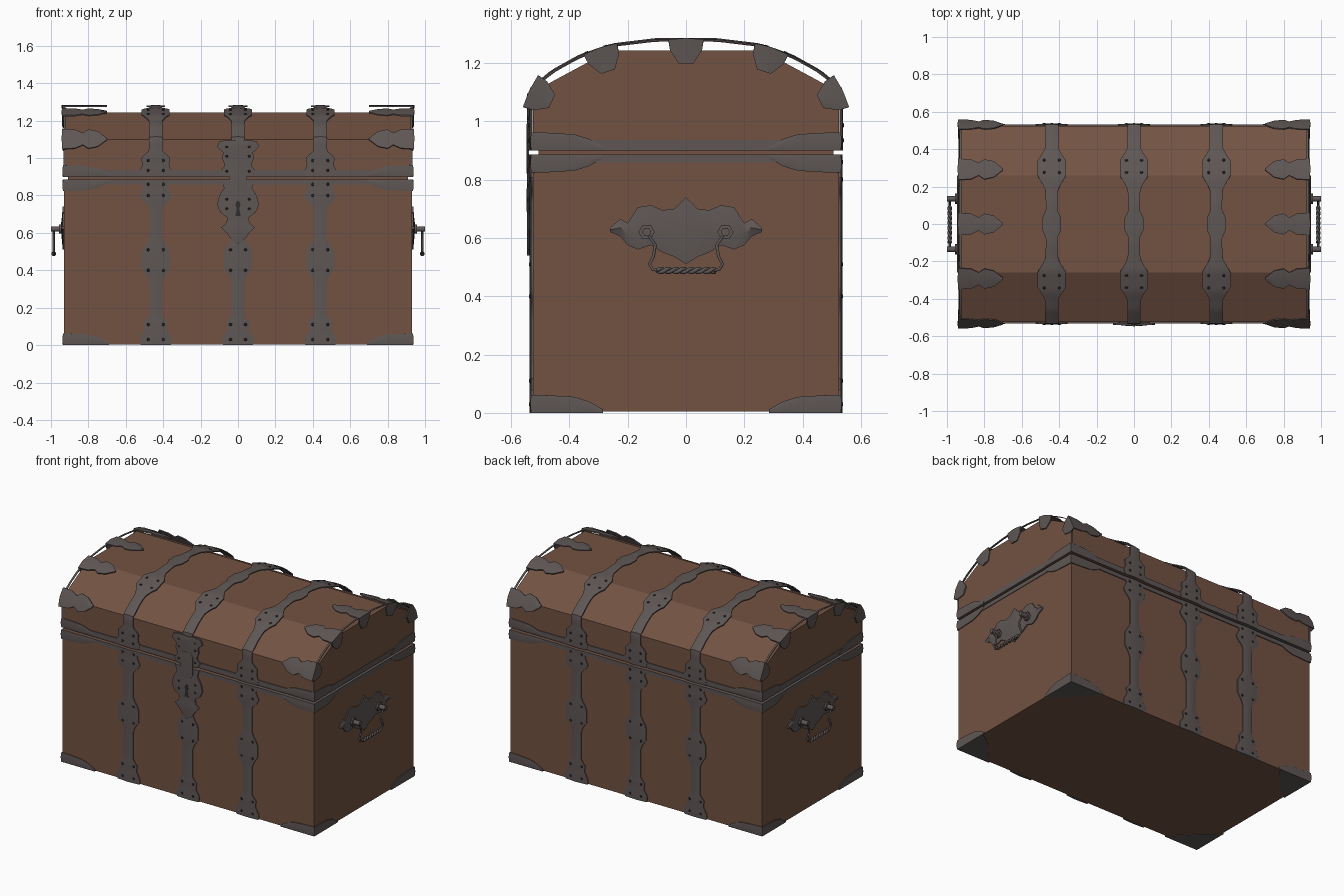
import bpy, bmesh, math
from mathutils import Vector as V

if "Cube" in bpy.data.objects:
    bpy.data.objects.remove(bpy.data.objects["Cube"])


def material(name, rgb):
    m = bpy.data.materials.new(name)
    m.diffuse_color = (*rgb, 1)
    m.use_nodes = True
    m.node_tree.nodes["Principled BSDF"].inputs["Base Color"].default_value = m.diffuse_color
    return m


WOOD = material("brown_wood", (0.17, 0.085, 0.054))
IRON = material("grey_iron", (0.112, 0.094, 0.09))
DARK = material("dark_hole", (0.03, 0.026, 0.025))


def finish(name, bm, mat, smooth=True):
    bmesh.ops.recalc_face_normals(bm, faces=bm.faces)
    me = bpy.data.meshes.new(name)
    bm.to_mesh(me)
    bm.free()
    me.materials.append(mat)
    ob = bpy.data.objects.new(name, me)
    bpy.context.collection.objects.link(ob)
    if smooth:
        bpy.ops.object.select_all(action='DESELECT')
        bpy.context.view_layer.objects.active = ob
        ob.select_set(True)
        bpy.ops.object.shade_smooth_by_angle(angle=math.radians(35))
    return ob


def prism(name, prof, axis_fn, a, b, mat):
    """Extrude a closed 2D profile between a and b."""
    bm = bmesh.new()
    r0 = [bm.verts.new(axis_fn(p, a)) for p in prof]
    r1 = [bm.verts.new(axis_fn(p, b)) for p in prof]
    n = len(prof)
    bm.faces.new(r0)
    bm.faces.new(r1)
    for i in range(n):
        bm.faces.new((r0[i], r0[(i + 1) % n], r1[(i + 1) % n], r1[i]))
    return finish(name, bm, mat, False)


def box(name, x, y, z0, z1, mat):
    prof = [(-x, -y), (x, -y), (x, y), (-x, y)]
    return prism(name, prof, lambda p, h: (p[0], p[1], h), z0, z1, mat)


def ribbon(name, stations, d, t=0.007, crown=0.005, mat=IRON):
    """Plate swept through stations (point, low, high, normal); d = width direction."""
    bm = bmesh.new()
    d, rows = V(d), []
    for p, lo, hi, n in stations:
        p, n = V(p), V(n)
        a, b, c = p + d * lo, p + d * hi, p + d * (lo + hi) / 2
        rows.append([bm.verts.new(q) for q in
                     (a, a + n * t, c + n * (t + crown), b + n * t, b)])
    for r, s in zip(rows, rows[1:]):
        for i in range(5):
            bm.faces.new((r[i], r[(i + 1) % 5], s[(i + 1) % 5], s[i]))
    bm.faces.new(rows[0])
    bm.faces.new(rows[-1])
    return finish(name, bm, mat)


def lerp(table, s):
    for (a, u), (b, w) in zip(table, table[1:]):
        if a <= s <= b:
            return u + (w - u) * (s - a) / (b - a)
    return table[-1][1]


def along(path, s):
    """Point and outward normal at arc length s on a (y, z) path."""
    for (y0, z0), (y1, z1) in zip(path, path[1:]):
        l = math.hypot(y1 - y0, z1 - z0)
        if s <= l + 1e-6:
            f = s / l
            return (V((0, y0 + (y1 - y0) * f, z0 + (z1 - z0) * f)),
                    V((0, -(z1 - z0) / l, (y1 - y0) / l)))
        s -= l


def length(path):
    return sum(math.hypot(b[0] - a[0], b[1] - a[1]) for a, b in zip(path, path[1:]))


def studs(name, spots):
    """Small dark plates at (point, normal)."""
    bm = bmesh.new()
    for p, n in spots:
        q = V((0, 0, 1)).rotation_difference(n).to_matrix().to_4x4()
        q.translation = p
        bmesh.ops.create_cone(bm, cap_ends=True, segments=6, radius1=0.009,
                              radius2=0.006, depth=0.006, matrix=q)
    finish(name, bm, DARK, False)


# wooden box and coarse faceted lid
box("chest_body", 0.93, 0.525, 0.004, 0.885, WOOD)
box("inner_lip", 0.91, 0.505, 0.88, 0.905, WOOD)
lid = [(-0.525, 0.9), (-0.525, 1.1), (-0.26, 1.243), (0.26, 1.243), (0.525, 1.1), (0.525, 0.9)]
prism("chest_lid", lid, lambda p, h: (h, p[0], p[1]), -0.93, 0.93, WOOD)

# rim bands around the opening
box("body_rim", 0.934, 0.531, 0.858, 0.885, IRON)
box("lid_rim", 0.934, 0.531, 0.9, 0.935, IRON)

# straps: width tables along the body and along half of the lid arch
half = [(-0.527, 0.9), (-0.527, 1.105), (-0.455, 1.165), (-0.36, 1.218), (-0.25, 1.255), (-0.1, 1.273)]
arch = half + [(-y, z) for y, z in reversed(half)]
L = length(arch)
body_w = [(0, .08), (.03, .088), (.08, .058), (.12, .065), (.15, .034), (.34, .034), (.38, .052),
          (.41, .075), (.50, .075), (.54, .05), (.57, .034), (.74, .034), (.78, .078),
          (.81, .085), (.84, .06), (.885, .08)]
lid_w = [(0, .075), (.03, .088), (.06, .07), (.10, .078), (.14, .036), (.36, .036), (.40, .055),
         (.43, .075), (.52, .075), (.55, .055), (.59, .034), (.70, .03), (.74, .05), (2, .05)]
for i, x in enumerate((-0.44, 0, 0.44)):
    off, spots = V((x, 0, 0)), []
    for side in (-1, 1):
        st = []
        for k in range(46):
            z = 0.885 * k / 45
            w = lerp(body_w, z)
            st.append(((x, side * 0.524, z), -w, w, (0, side, 0)))
        ribbon("body_strap", st, (1, 0, 0))
        for z in (0.03, 0.11, 0.40, 0.51, 0.80, 0.86):
            for dx in (-0.04, 0.04):
                spots.append((V((x + dx, side * 0.535, z)), V((0, side, 0))))
    st = []
    for k in range(91):
        s = L * k / 90
        p, n = along(arch, s)
        w = lerp(lid_w, min(s, L - s))
        st.append((p + off, -w, w, n))
        if k in (2, 5, 25, 29, 61, 65, 85, 88):
            spots += [(p + off + n * 0.011 + V((dx, 0, 0)), n) for dx in (-0.04, 0.04)]
    ribbon("lid_strap", st, (1, 0, 0))
    studs("strap_holes", spots)

# clasps folded over both ends of the lid
clasp = [(.934, .06), (.87, .055), (.83, .035), (.80, .056), (.75, .045), (.70, .004)]
for sx in (-1, 1):
    for s in (0.2, 0.48, L / 2, L - 0.48, L - 0.2):
        p, n = along(arch, s)
        if s in (0.2, L - 0.2):
            n = V((0, math.copysign(0.9, p.y), 0.43))
        ex = V((sx, 0, 0))
        d = ex.cross(n)
        st = [(p - n * 0.075 + ex * .929, -.025, .025, ex), (p - n * 0.03 + ex * .929, -.055, .055, ex)]
        st += [(p + ex * x, -w, w, n if x < .93 else (n + ex * 0.8)) for x, w in clasp]
        ribbon("lid_clasp", st, d)
    # thin rim following the arched end
    st = []
    for k in range(41):
        p, n = along(arch, L * k / 40)
        st.append((p + V((sx * 0.927, 0, 0)), -0.006, 0.006, n))
    ribbon("lid_end_rim", st, (1, 0, 0), 0.004, 0)

# corner guards at the base, under the rim and above it
guard = [(.24, .012), (.19, .04), (.14, .055), (.06, .06), (0, .062)]
for sx in (-1, 1):
    for sy in (-1, 1):
        for name, z, up in (("base_corner", 0.0, 1), ("body_corner", 0.885, -1), ("lid_corner", 0.9, 1)):
            st = [((sx * (.929 - a), sy * .524, z), 0, h, (0, sy, 0)) for a, h in guard[:-1]]
            st.append(((sx * .929, sy * .524, z), 0, .062, (sx, sy, 0)))
            st += [((sx * .929, sy * (.524 - a), z), 0, h, (sx, 0, 0)) for a, h in reversed(guard[:-1])]
            ribbon(name, st, (0, 0, up), 0.007, 0.003)
        foot = [(0, 0), (.23, 0), (.2, .05), (.15, .1), (.11, .15), (.05, .2), (0, .23)]
        prism("base_corner_plate", [(sx * (.932 - a), sy * (.528 - b)) for a, b in foot],
              lambda p, h: (p[0], p[1], h), 0, 0.006, IRON)

# lock: hasp plate on the lid, pointed shield on the body
hasp = [(.9, .075), (.93, .095), (.96, .07), (1.0, .085), (1.03, .08), (1.06, .112), (1.09, .1), (1.095, .06)]
shield = [(.54, .008), (.57, .04), (.60, .06), (.63, .09), (.65, .065), (.68, .055), (.71, .095),
          (.75, .112), (.80, .1), (.84, .075), (.885, .088)]
for name, table in (("lock_hasp", hasp), ("lock_shield", shield)):
    ribbon(name, [((0, -0.529, z), -w, w, (0, -1, 0)) for z, w in table], (1, 0, 0), 0.01, 0.006)
ribbon("lock_bolt", [((0, -.538, z), -w, w, (0, -1, 0)) for z, w in
                     ((.82, .03), (.84, .045), (.96, .045), (.99, .03))], (1, 0, 0), 0.006, 0.003)
studs("lock_holes", [(V((x, -.541, z)), V((0, -1, 0))) for x in (-.06, .06) for z in (.73, .78, .93, 1.01, 1.06)])
ribbon("keyhole", [((0, -.54, z), -w, w, (0, -1, 0)) for z, w in
                   ((.69, .014), (.73, .006), (.75, .014), (.77, .006))], (1, 0, 0), 0.006, 0, DARK)


def tube(name, pts, r):
    cu = bpy.data.curves.new(name, 'CURVE')
    cu.dimensions = '3D'
    cu.bevel_depth, cu.bevel_resolution, cu.use_fill_caps = r, 1, True
    sp = cu.splines.new('POLY')
    sp.points.add(len(pts) - 1)
    for q, p in zip(sp.points, pts):
        q.co = (*p, 1)
    cu.materials.append(IRON)
    ob = bpy.data.objects.new(name, cu)
    bpy.context.collection.objects.link(ob)
    bpy.ops.object.select_all(action='DESELECT')
    bpy.context.view_layer.objects.active = ob
    ob.select_set(True)
    bpy.ops.object.convert(target='MESH')


# end handles: pointed back plate, posts, hanging bail with a twisted grip
plate = [(.26, .62, .635), (.225, .605, .665), (.2, .575, .65), (.165, .56, .705), (.12, .575, .712),
         (.08, .55, .695), (.04, .535, .70), (0, .51, .74)]
full = plate + [(-y, a, b) for y, a, b in reversed(plate[:-1])]
for sx in (-1, 1):
    ribbon("handle_plate", [((sx * .929, y, 0), a, b, (sx, 0, 0)) for y, a, b in full], (0, 0, 1), 0.008, 0.01)
    for sy in (-1, 1):
        tube("handle_boss", [(sx * .935, sy * .135, .62), (sx * .957, sy * .135, .62)], 0.028)
        tube("handle_post", [(sx * .95, sy * .135, .62), (sx * 1.0, sy * .135, .62)], 0.016)
        tube("handle_bail", [(sx * .985, sy * y, z) for y, z in
                             ((.135, .62), (.105, .575), (.112, .535), (.125, .51), (.115, .492), (.09, .488))], 0.006)
    for ph in (0, math.pi):
        pts = []
        for k in range(49):
            a = k * 0.5 + ph
            pts.append((sx * .985 + .006 * math.cos(a), -.1 + .2 * k / 48, .488 + .006 * math.sin(a)))
        tube("handle_grip", pts, 0.007)
